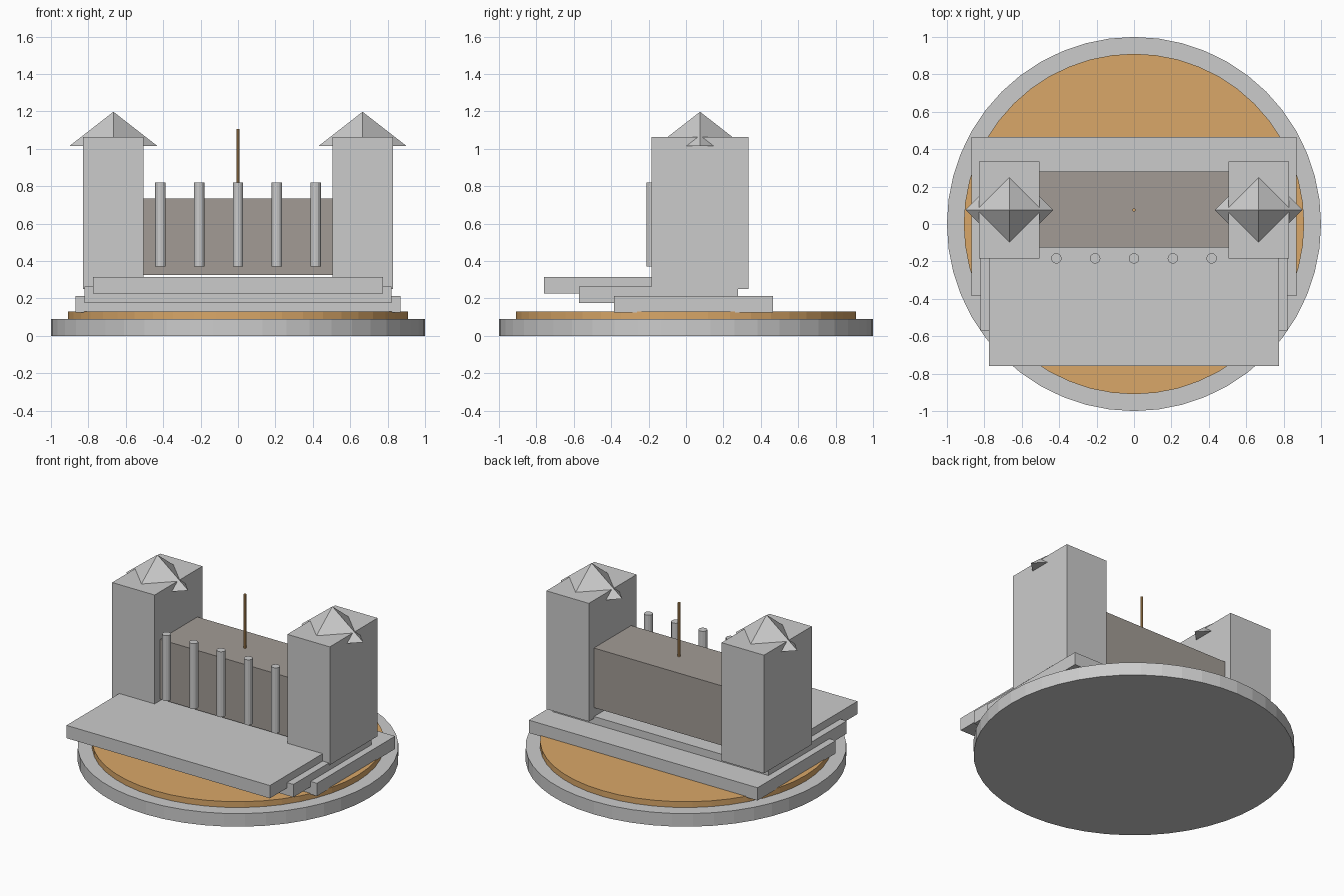
import bpy

if "Cube" in bpy.data.objects:
    bpy.data.objects.remove(bpy.data.objects["Cube"])


def material(name, rgb):
    m = bpy.data.materials.new(name)
    m.diffuse_color = (*rgb, 1)
    m.use_nodes = True
    m.node_tree.nodes["Principled BSDF"].inputs["Base Color"].default_value = m.diffuse_color
    return m


wood = material("warm_wood", (0.70, 0.39, 0.14))
dark_stone = material("dark_stone", (0.36, 0.33, 0.30))


def finish(name, mat):
    ob = bpy.context.object
    ob.name = name
    if mat:
        ob.data.materials.append(mat)
    return ob


def box(name, x0, x1, y0, y1, z0, z1, mat=None):
    bpy.ops.mesh.primitive_cube_add(
        size=1, location=((x0 + x1) / 2, (y0 + y1) / 2, (z0 + z1) / 2))
    bpy.context.object.scale = (x1 - x0, y1 - y0, z1 - z0)
    bpy.ops.object.transform_apply(location=False, rotation=False, scale=True)
    return finish(name, mat)


def cylinder(name, x, y, z0, z1, radius, sides, mat=None):
    bpy.ops.mesh.primitive_cylinder_add(
        vertices=sides, radius=radius, depth=z1 - z0,
        location=(x, y, (z0 + z1) / 2))
    return finish(name, mat)


# Round plinth with a wooden inlay disc
cylinder("base_disc", 0, 0, 0, 0.09, 1.0, 48)
cylinder("inlay_disc", 0, 0, 0.09, 0.13, 0.91, 48, wood)

# Three overlapping slabs, each shifted forward and slightly narrower
for i in range(3):
    half = 0.87 - 0.048 * i
    y0 = -0.385 - 0.187 * i
    z0 = 0.124 + 0.051 * i
    box(f"step_{i + 1}", -half, half, y0, y0 + 0.85, z0, z0 + 0.088)

# Central hall
box("hall", -0.52, 0.52, -0.125, 0.28, 0.325, 0.735, dark_stone)

# Free-standing row of columns in front of the hall
for i in range(5):
    cylinder(f"column_{i + 1}", (i - 2) * 0.2075, -0.184, 0.37, 0.82, 0.028, 12)

# Side towers with low four-sided roofs turned to a diamond
for side, label in ((-1, "left"), (1, "right")):
    xs = sorted((side * 0.505, side * 0.828))
    box(f"tower_{label}", *xs, -0.185, 0.335, 0.25, 1.063)
    bpy.ops.mesh.primitive_cone_add(
        vertices=4, radius1=0.235, radius2=0, depth=0.183,
        location=(side * 0.666, 0.075, 1.015 + 0.183 / 2))
    finish(f"roof_{label}", None)

# Flag pole on the hall roof
cylinder("flag_pole", 0, 0.075, 0.71, 1.105, 0.009, 8, wood)
